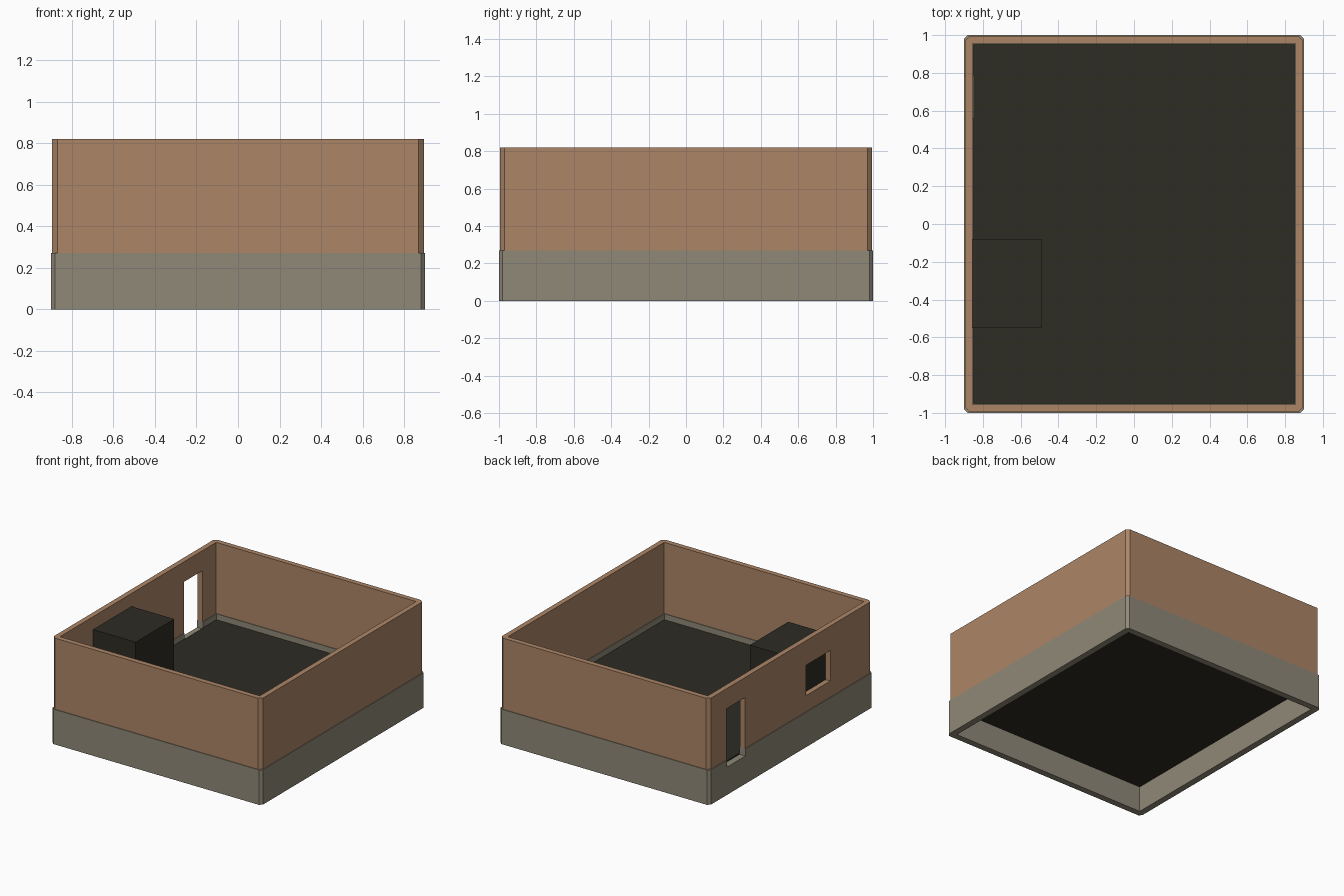
import bpy
import bmesh
from mathutils import Matrix, Vector

cube = bpy.data.objects.get("Cube")
if cube:
    bpy.data.objects.remove(cube, do_unlink=True)


def material(name, rgb):
    mat = bpy.data.materials.new(name)
    mat.use_nodes = True
    mat.diffuse_color = (*rgb, 1)
    mat.node_tree.nodes["Principled BSDF"].inputs["Base Color"].default_value = (*rgb, 1)
    return mat


def box(name, low, high, mat=None, chamfer=0):
    """Axis-aligned block, with its upright edges chamfered if asked."""
    low, high = Vector(low), Vector(high)
    bm = bmesh.new()
    bmesh.ops.create_cube(bm, size=1, matrix=Matrix.Translation((low + high) / 2)
                          @ Matrix.Diagonal((*(high - low), 1)))
    if chamfer:
        upright = [e for e in bm.edges
                   if abs(e.verts[0].co.z - e.verts[1].co.z) > 0.01]
        bmesh.ops.bevel(bm, geom=upright, offset=chamfer, segments=1, affect='EDGES')
    mesh = bpy.data.meshes.new(name)
    bm.to_mesh(mesh)
    bm.free()
    obj = bpy.data.objects.new(name, mesh)
    bpy.context.collection.objects.link(obj)
    if mat:
        mesh.materials.append(mat)
    return obj


def cut(obj, low, high):
    """Subtract a block from an object for good."""
    cutter = box("cutter", low, high)
    cutter.hide_render = True
    mod = obj.modifiers.new("opening", 'BOOLEAN')
    mod.operation = 'DIFFERENCE'
    mod.solver = 'EXACT'
    mod.object = cutter
    bpy.context.view_layer.objects.active = obj
    bpy.ops.object.modifier_apply(modifier=mod.name)
    bpy.data.objects.remove(cutter, do_unlink=True)


def ring(name, half_x, half_y, bottom, top, thickness, chamfer, mat):
    """Four walls around an open room."""
    obj = box(name, (-half_x, -half_y, bottom), (half_x, half_y, top), mat, chamfer)
    ix, iy = half_x - thickness, half_y - thickness
    cut(obj, (-ix, -iy, bottom - 0.1), (ix, iy, top + 0.1))
    return obj


clay = material("clay_brown", (0.413, 0.238, 0.136))
stone = material("stone_grey", (0.279, 0.25, 0.188))
dark = material("dark_olive", (0.027, 0.025, 0.017))

# Stone base and the slightly thinner walls on it
base = ring("stone_base", 0.9, 1.0, 0, 0.27, 0.05, 0.02, stone)
walls = ring("upper_walls", 0.895, 0.995, 0.27, 0.82, 0.04, 0.025, clay)

# Doorway reaches into the base; window sits in the same wall
for part in (base, walls):
    cut(part, (-1, 0.56, 0.215), (-0.8, 0.785, 0.665))
cut(walls, (-1, -0.485, 0.395), (-0.8, -0.19, 0.63))

# Raised floor and the block standing against the wall
box("floor", (-0.85, -0.95, 0.2), (0.85, 0.95, 0.225), dark)
box("corner_block", (-0.854, -0.55, 0.225), (-0.49, -0.08, 0.72), dark)
